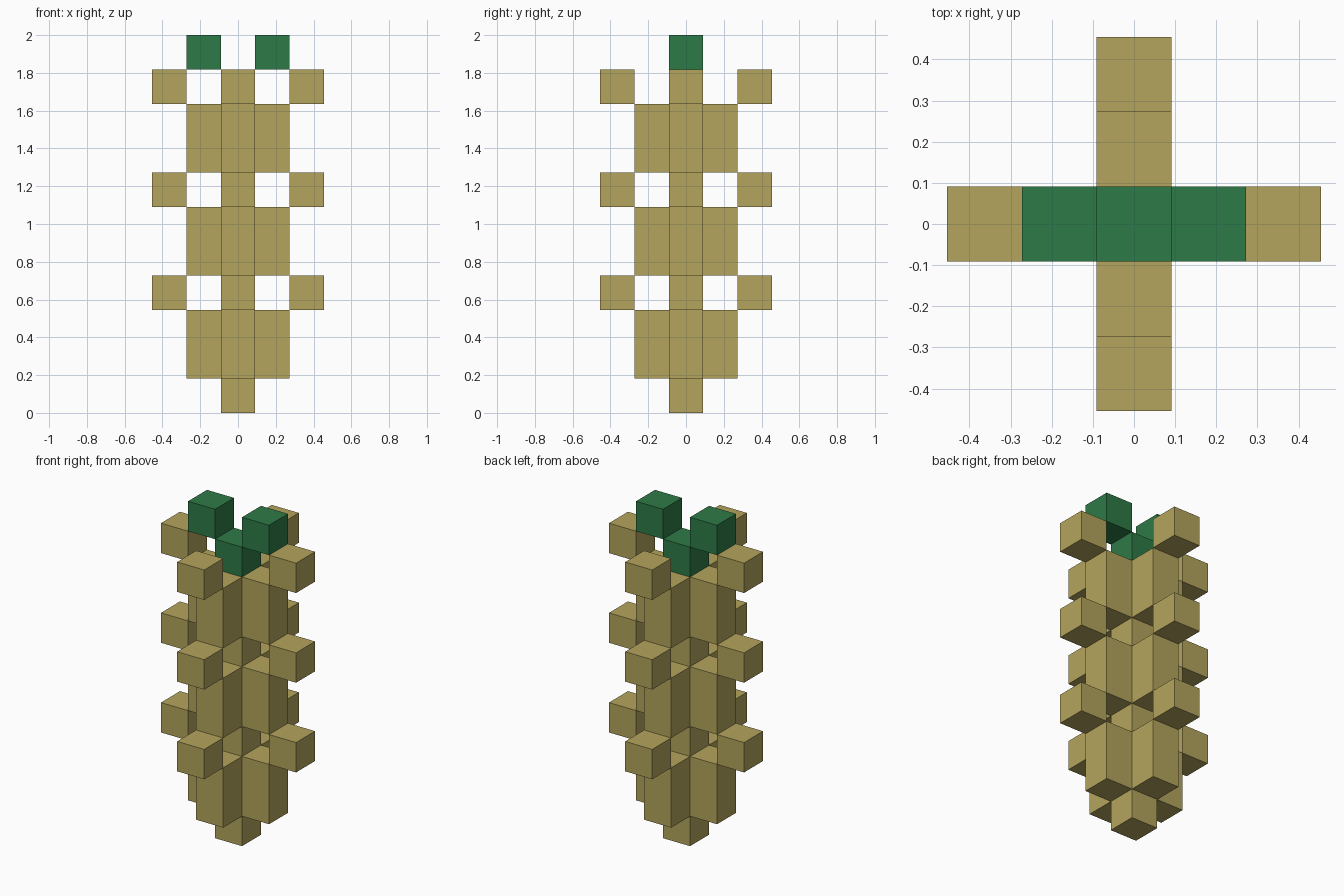
import bpy

if "Cube" in bpy.data.objects:
    bpy.data.objects.remove(bpy.data.objects["Cube"])

U = 2 / 11  # edge length of one block


def material(name, rgb):
    m = bpy.data.materials.new(name)
    m.diffuse_color = (*rgb, 1)
    m.use_nodes = True
    m.node_tree.nodes["Principled BSDF"].inputs["Base Color"].default_value = m.diffuse_color
    return m


TAN = material("dry_tan", (0.456, 0.376, 0.109))
GREEN = material("leaf_green", (0.027, 0.195, 0.063))


def block(name, x, y, layer, height, mat):
    """Box one block wide, placed on the block grid."""
    bpy.ops.mesh.primitive_cube_add(
        size=1, location=(x * U, y * U, (layer + height / 2) * U))
    ob = bpy.context.object
    ob.name = name
    ob.scale = (U, U, height * U)
    bpy.ops.object.transform_apply(location=False, rotation=False, scale=True)
    ob.data.materials.append(mat)


SIDES = {"right": (1, 0), "left": (-1, 0), "back": (0, 1), "front": (0, -1)}

# Central stem
block("stem", 0, 0, 0, 9, TAN)

# Three tiers, each with four upright scales and four outer tips
for tier in range(3):
    base = 1 + 3 * tier
    for side, (dx, dy) in SIDES.items():
        block(f"scale_{tier + 1}_{side}", dx, dy, base, 2, TAN)
        block(f"tip_{tier + 1}_{side}", 2 * dx, 2 * dy, base + 2, 1, TAN)

# Green sprout on top with two leaves
block("sprout_base", 0, 0, 9, 1, GREEN)
for side in ("left", "right"):
    block(f"sprout_leaf_{side}", SIDES[side][0], 0, 10, 1, GREEN)
